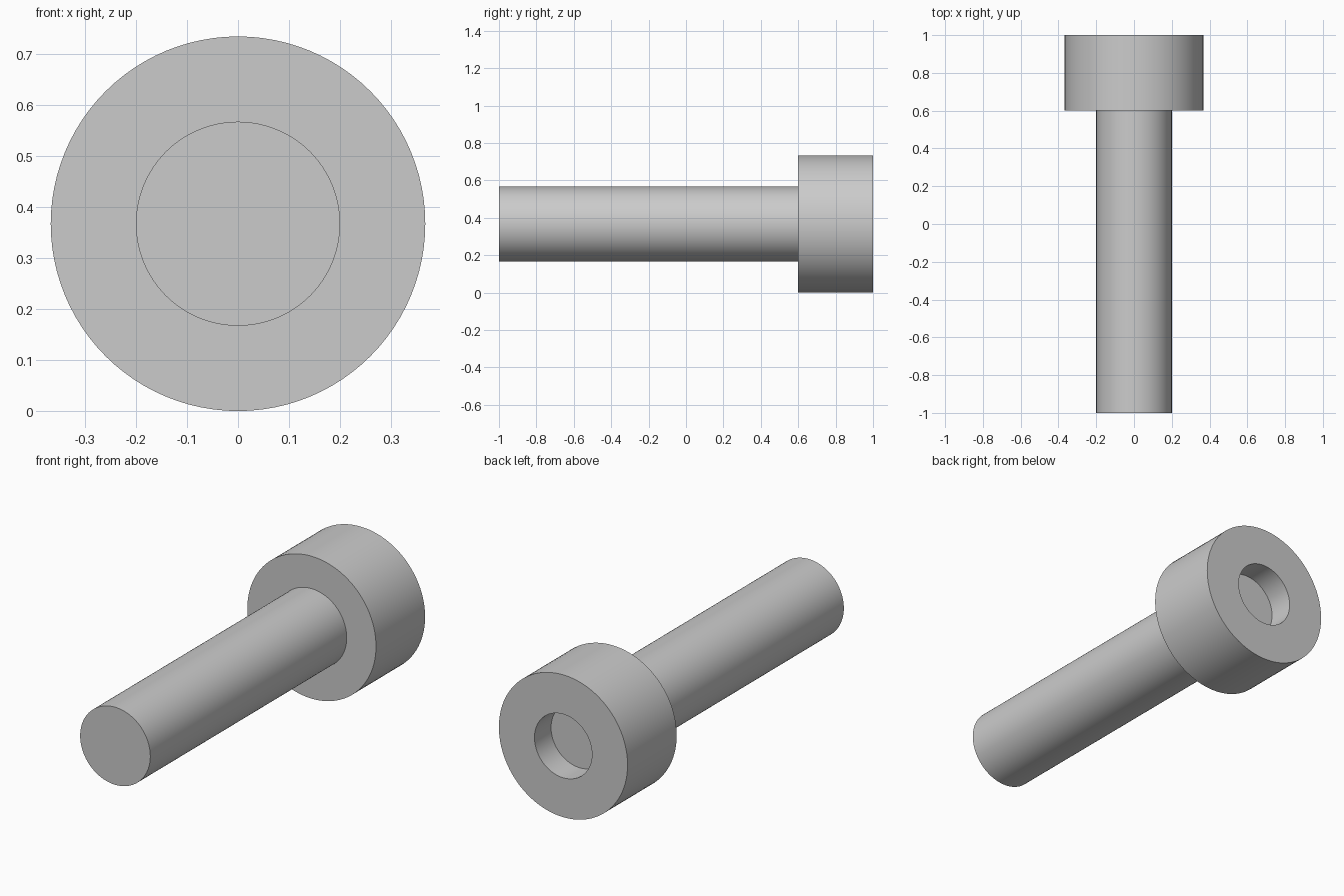
import bpy
import bmesh
from math import tau, radians
from mathutils import Vector

cube = bpy.data.objects.get("Cube")
if cube:
    bpy.data.objects.remove(cube, do_unlink=True)

SEGMENTS = 96
HEAD_R, SHANK_R, SOCKET_R = 0.367, 0.2, 0.164
TIP_Y, COLLAR_Y, BACK_Y = -1.0, 0.6, 1.0
SOCKET_Y = BACK_Y - 0.135

# Single grey metal colour
GREY = (0.6, 0.6, 0.6, 1.0)
metal = bpy.data.materials.new("grey_metal")
metal.use_nodes = True
metal.diffuse_color = GREY
metal.node_tree.nodes["Principled BSDF"].inputs["Base Color"].default_value = GREY


def lathe(name, profile):
    """Revolve (radius, y) points around the lengthwise axis."""
    bm = bmesh.new()
    verts = [bm.verts.new((r, y, 0)) for r, y in profile]
    edges = [bm.edges.new(pair) for pair in zip(verts, verts[1:])]
    bmesh.ops.spin(bm, geom=verts + edges, cent=Vector(), axis=(0, 1, 0),
                   angle=tau, steps=SEGMENTS)
    bmesh.ops.remove_doubles(bm, verts=bm.verts[:], dist=0.0001)
    bmesh.ops.recalc_face_normals(bm, faces=bm.faces[:])
    mesh = bpy.data.meshes.new(name)
    bm.to_mesh(mesh)
    bm.free()
    mesh.materials.append(metal)
    obj = bpy.data.objects.new(name, mesh)
    obj.location.z = HEAD_R
    bpy.context.collection.objects.link(obj)
    bpy.ops.object.select_all(action="DESELECT")
    obj.select_set(True)
    bpy.context.view_layer.objects.active = obj
    bpy.ops.object.shade_smooth_by_angle(angle=radians(30))
    return obj


# Plain round shank, closed at the tip
lathe("shank", [(0, TIP_Y), (SHANK_R, TIP_Y), (SHANK_R, COLLAR_Y)])

# Cylindrical head with a round blind socket in its back
lathe("head", [(SHANK_R, COLLAR_Y), (HEAD_R, COLLAR_Y), (HEAD_R, BACK_Y),
               (SOCKET_R, BACK_Y), (SOCKET_R, SOCKET_Y), (0, SOCKET_Y)])
